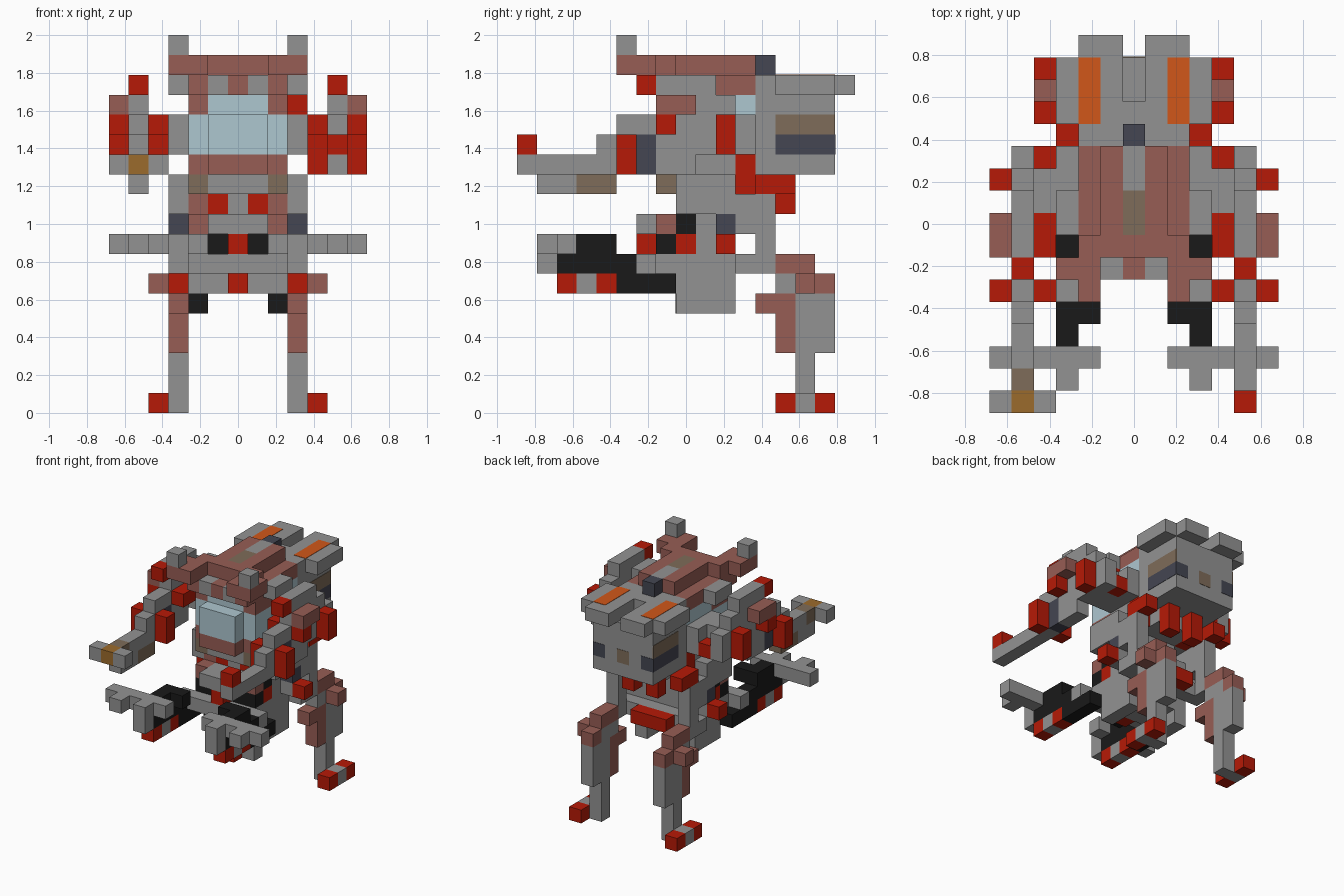
import bpy
import bmesh
from mathutils import Vector

old = bpy.data.objects.get("Cube")
if old:
    bpy.data.objects.remove(old, do_unlink=True)

CELL = 2 / 19
COLOURS = {
    "grey": (0.29, 0.29, 0.29),
    "brown": (0.31, 0.11, 0.09),
    "red": (0.47, 0.01, 0.002),
    "glass": (0.42, 0.57, 0.63),
    "navy": (0.058, 0.061, 0.084),
    "black": (0.01, 0.01, 0.01),
    "olive": (0.21, 0.15, 0.10),
    "gold": (0.33, 0.145, 0.025),
    "orange": (0.64, 0.095, 0.01),
}
MATS = {}
for name, rgb in COLOURS.items():
    mat = bpy.data.materials.new(name)
    mat.use_nodes = True
    mat.diffuse_color = (*rgb, 1)
    shader = mat.node_tree.nodes["Principled BSDF"]
    shader.inputs["Base Color"].default_value = (*rgb, 1)
    shader.inputs["Roughness"].default_value = 0.8
    MATS[name] = mat

cells = {}


def span(v):
    lo, hi = v if isinstance(v, tuple) else (v, v)
    return range(lo, hi + 1)


def fill(part, colour, x, y, z):
    """Fill a block of cells; later blocks repaint earlier ones."""
    for i in span(x):
        for j in span(y):
            for k in span(z):
                cells[i, j, k] = (part, colour)


def pair(part, colour, x, y, z):
    """Fill a block on the left and its mirror on the right."""
    for i in span(x):
        fill("left_" + part, colour, i, y, z)
        fill("right_" + part, colour, -i, y, z)


def make_object(name, bm, colours):
    mesh = bpy.data.meshes.new(name)
    bm.to_mesh(mesh)
    bm.free()
    for c in colours:
        mesh.materials.append(MATS[c])
    obj = bpy.data.objects.new(name, mesh)
    bpy.context.collection.objects.link(obj)


def plate(name, colour, centre, size):
    """Thin painted panel, given in cell units."""
    bm = bmesh.new()
    bmesh.ops.create_cube(bm, size=1)
    for v in bm.verts:
        v.co = Vector([(c + a * s) * CELL for c, a, s in zip(centre, v.co, size)])
        v.co.z += CELL / 2
    make_object(name, bm, [colour])


# Cockpit: brown base, glass canopy with a stepped nose
fill("cockpit_base", "brown", (-2, 2), (-1, 0), 12)
fill("cockpit_base", "brown", (-1, 1), -2, 12)
fill("cockpit_base", "grey", (-2, 2), (1, 2), 12)
fill("canopy", "glass", (-2, 2), (-1, 3), (13, 15))
fill("canopy", "glass", (-1, 1), -2, (13, 14))
pair("canopy_post", "brown", 2, (-1, 0), 15)

# Roof with a raised ridge, a forked front and horns
fill("roof", "brown", (-2, 2), (-2, 3), 16)
pair("roof_vent", "grey", 1, -2, 16)
fill("ridge", "brown", (-1, 1), (-1, 3), 17)
fill("ridge", "grey", 0, (2, 3), 17)
fill("ridge", "olive", 0, (0, 1), 17)
fill("ridge_knob", "navy", 0, 4, 17)
pair("roof_fork", "brown", 2, (-3, -1), 17)
pair("roof_fork", "brown", 3, (-3, -2), 17)
pair("horn", "grey", 3, -3, 18)

# Backpack with a notched, overhanging lid
fill("backpack", "grey", (-2, 2), (4, 7), (12, 15))
fill("backpack_lid", "grey", (-2, 2), 4, 16)
fill("backpack_lid", "grey", (-3, 3), 5, 16)
pair("backpack_lid", "grey", (1, 3), (6, 7), 16)
pair("backpack_lid", "grey", (1, 2), 8, 16)
pair("neck_clamp", "red", 2, 3, (11, 12))
pair("neck_clamp", "red", 3, (4, 5), 11)
pair("neck_clamp", "red", 1, 5, (10, 11))
fill("neck", "grey", (-1, 1), (3, 4), 11)

# Torso and waist
fill("torso", "grey", (-1, 1), (0, 2), (8, 11))
pair("torso_side", "grey", (2, 3), (0, 2), 11)
pair("chest_light", "olive", 2, -1, 11)
fill("chest", "grey", (-1, 1), -1, 11)
pair("chest_plate", "brown", 2, 0, 10)
pair("chest_plate", "brown", 2, -1, 9)
pair("chest_stud", "red", 1, 0, 10)
fill("belly", "grey", (-1, 1), (-2, -1), 9)
pair("waist_joint", "black", 2, 0, 9)
pair("waist_joint", "red", 2, 0, 8)
pair("waist_joint", "black", (1, 2), -1, 8)
fill("belly_stud", "red", 0, (-2, -1), 8)
pair("waist_side", "grey", 2, (1, 2), (8, 9))

# Hips
fill("hips", "grey", (-2, 2), (-2, 3), 7)
fill("hips", "grey", (-2, 2), (0, 2), 6)
fill("hip_stud", "red", 0, -1, 6)
fill("tail_bar", "red", (-1, 1), 4, 7)
pair("hip_foot", "grey", 2, (0, 2), 5)

# Legs with knee pads and three-part feet
pair("thigh", "grey", 3, (0, 4), 10)
pair("thigh", "grey", 3, (3, 4), 9)
pair("thigh", "navy", 3, 2, 9)
pair("thigh", "grey", 3, 2, 8)
pair("hip_stud", "red", 4, 2, 8)
pair("thigh", "grey", 3, 4, (7, 8))
pair("thigh", "grey", 3, 3, 7)
pair("knee", "brown", 3, (5, 6), 7)
pair("knee", "grey", 3, (5, 6), 6)
pair("knee", "brown", 3, 7, 6)
pair("knee", "brown", 4, 6, 6)
pair("shin", "brown", 3, (4, 5), 5)
pair("shin", "brown", 3, 5, (3, 4))
pair("shin", "grey", 3, (6, 7), (3, 5))
pair("shin", "grey", 3, 6, (0, 2))
pair("foot", "red", 4, 5, 0)
pair("foot", "grey", 4, 6, 0)
pair("foot", "red", 4, 7, 0)

# Hip guns with two-pronged crossbars
pair("gun", "black", 3, (-3, -1), 6)
pair("gun", "black", 3, (-6, -3), 7)
pair("gun", "black", 3, (-5, -4), 8)
pair("gun", "black", 2, -4, 8)
pair("gun_mount", "grey", 3, -2, 7)
pair("gun_grip", "red", 3, -6, 6)
pair("gun_grip", "grey", 3, -5, 6)
pair("gun_grip", "red", 3, -4, 6)
pair("gun_bar", "grey", (2, 6), -6, 8)
pair("gun_prong", "grey", 3, -7, (7, 8))
pair("gun_prong", "grey", 5, -7, 8)

# Shoulders
pair("shoulder", "grey", 3, (0, 1), 16)
pair("shoulder", "grey", 3, (1, 3), (13, 14))
pair("shoulder", "grey", 4, (1, 2), (13, 14))
pair("shoulder", "red", 4, 3, 13)
pair("shoulder", "red", 4, (-1, 0), 14)
fill("shoulder_lamp", "red", 3, 1, 15)

# Arms
pair("upper_arm", "grey", 5, (-1, 1), (14, 16))
pair("upper_arm", "grey", 5, (-1, 2), 13)
pair("upper_arm", "grey", 5, (-1, 0), 12)
pair("upper_arm", "grey", 5, 2, (14, 15))
pair("upper_arm", "grey", 5, 3, (13, 14))
pair("upper_arm", "red", 5, -2, 16)
pair("arm_pad", "brown", 6, (-1, 0), 15)
pair("arm_pad", "red", 6, -1, 14)
pair("arm_pad", "red", 6, 2, (13, 14))
pair("forearm", "grey", 5, (-3, -2), 14)
pair("forearm", "navy", 5, -2, (12, 13))
pair("forearm", "grey", 5, (-4, -3), 13)
pair("forearm", "grey", 5, (-8, -3), 12)
pair("wrist_pad", "red", 4, -3, (12, 13))
pair("wrist_pad", "red", 6, -3, (12, 13))
fill("left_barrel_sight", "red", 5, -8, 13)
fill("right_claw", "grey", (-6, -4), -8, 12)
fill("right_claw", "gold", -5, -8, 12)
fill("right_claw", "olive", -5, -7, 12)
fill("right_claw", "grey", -5, (-7, -6), 11)
fill("right_claw", "olive", -5, (-5, -4), 11)

# Painted panels
for s, side in ((1, "left"), (-1, "right")):
    plate(side + "_lid_stripe", "orange", (2 * s, 6, 16.5), (1, 3, 0.05))
    plate(side + "_pack_stripe", "olive", (2.5 * s, 6, 14), (0.05, 3, 1))
    plate(side + "_pack_window", "navy", (2.5 * s, 6, 13), (0.05, 3, 1))
    plate(side + "_rear_window", "navy", (2 * s, 7.5, 13), (1, 0.05, 1))
    plate(side + "_hip_vent", "black", (2 * s, -0.5, 5), (1, 0.05, 1))
plate("rear_vent", "olive", (0, 7.5, 13), (1, 0.05, 1))

# Turn each part's cells into a mesh of its exposed faces only
AXES = [Vector(a) for a in ((1, 0, 0), (0, 1, 0), (0, 0, 1))]
for part in sorted({p for p, c in cells.values()}):
    own = {pos: c for pos, (p, c) in cells.items() if p == part}
    colours = sorted(set(own.values()))
    bm = bmesh.new()
    for pos, colour in own.items():
        centre = Vector(pos)
        for a in range(3):
            for sign in (1, -1):
                n = AXES[a] * sign
                if tuple(int(v) for v in centre + n) in cells:
                    continue
                u = AXES[(a + 1) % 3] / 2
                w = AXES[(a + 2) % 3] * sign / 2
                mid = centre + n / 2 + AXES[2] / 2
                ring = (mid - u - w, mid + u - w, mid + u + w, mid - u + w)
                face = bm.faces.new([bm.verts.new(c * CELL) for c in ring])
                face.material_index = colours.index(colour)
    bmesh.ops.remove_doubles(bm, verts=bm.verts[:], dist=CELL / 100)
    make_object(part, bm, colours)
